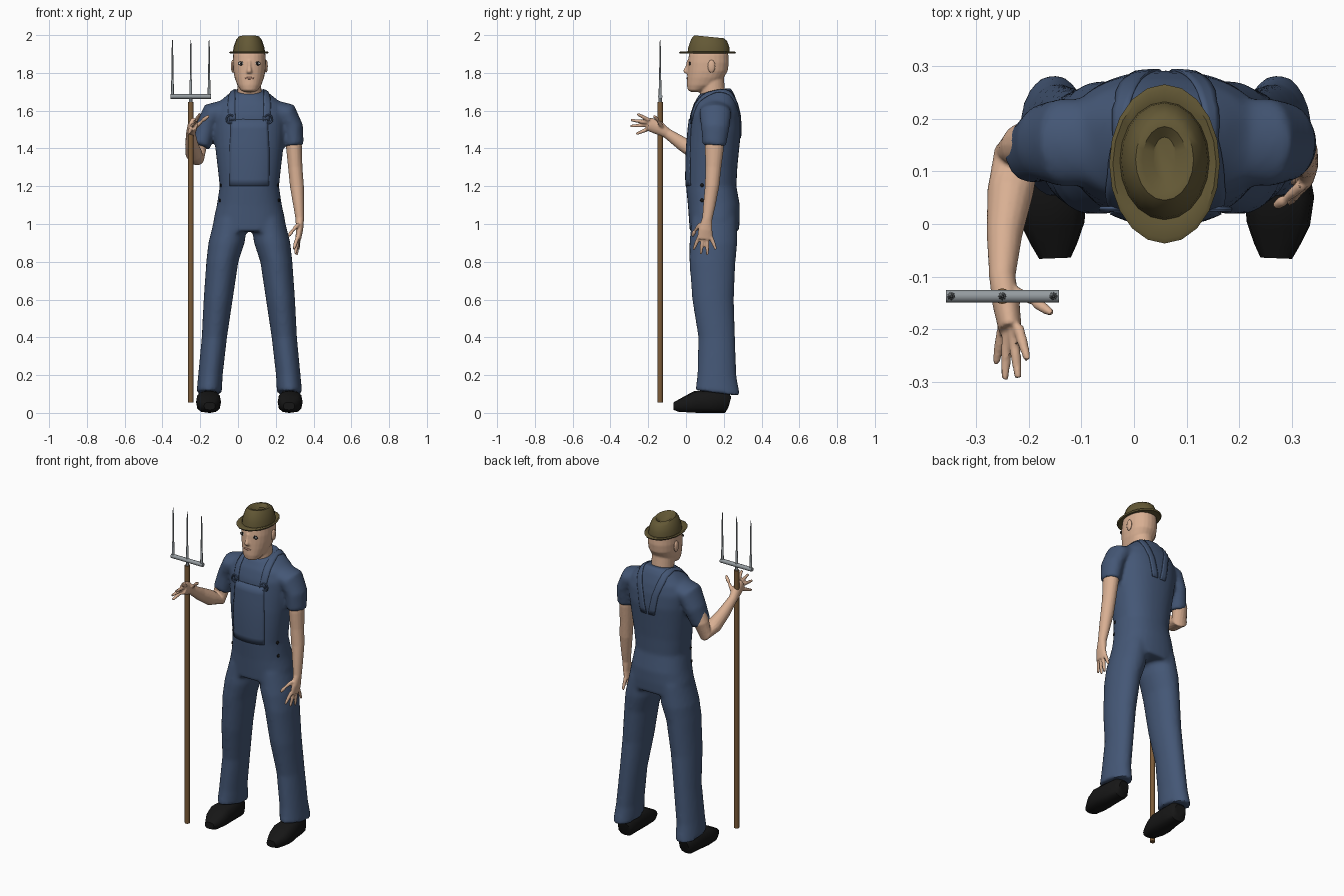
import bpy, bmesh, math
from mathutils import Vector, Matrix
from mathutils.bvhtree import BVHTree

if "Cube" in bpy.data.objects:
    bpy.data.objects.remove(bpy.data.objects["Cube"])

CX = 0.06  # body centre line


def material(name, rgb):
    m = bpy.data.materials.new(name)
    m.diffuse_color = (*rgb, 1)
    m.use_nodes = True
    m.node_tree.nodes["Principled BSDF"].inputs["Base Color"].default_value = m.diffuse_color
    return m


BLUE = material("denim blue", (0.058, 0.095, 0.18))
SKIN = material("skin", (0.69, 0.43, 0.29))
LIP = material("lip", (0.45, 0.24, 0.17))
FELT = material("olive felt", (0.125, 0.098, 0.036))
BLACK = material("black", (0.008, 0.008, 0.008))
WHITE = material("white", (0.75, 0.75, 0.75))
WOOD = material("wood", (0.20, 0.105, 0.04))
STEEL = material("steel", (0.30, 0.33, 0.35))


def ellipse(c, u, v, ru, rv, n, power=2.0):
    out = []
    for i in range(n):
        a = 2 * math.pi * i / n
        co, si = math.cos(a), math.sin(a)
        out.append(c + u * math.copysign(abs(co) ** (2 / power), co) * ru
                   + v * math.copysign(abs(si) ** (2 / power), si) * rv)
    return out


def stack(secs, n=24, power=2.0):
    """Level rings: z, x centre, front y, back y, half width, slope."""
    return [ellipse(Vector((x, (f + b) / 2, z)), Vector((1, 0, 0)), Vector((0, 1, s[0] if s else 0)),
                    rx, (b - f) / 2, n, power) for z, x, f, b, rx, *s in secs]


def tube(pts, n=12, ref=(1, 0, 0), power=2.0):
    """Rings across a path: x, y, z, radius, radius along ref."""
    cs = [Vector(p[:3]) for p in pts]
    out = []
    for i, p in enumerate(pts):
        t = (cs[min(i + 1, len(cs) - 1)] - cs[max(i - 1, 0)]).normalized()
        u = Vector(ref).cross(t).normalized()
        out.append(ellipse(cs[i], u, t.cross(u), p[3], p[-1], n, power))
    return out


def finish(name, bm, mat, voxel=None, relax=0):
    bmesh.ops.recalc_face_normals(bm, faces=bm.faces)
    me = bpy.data.meshes.new(name)
    bm.to_mesh(me)
    bm.free()
    ob = bpy.data.objects.new(name, me)
    bpy.context.collection.objects.link(ob)
    if voxel:
        r = ob.modifiers.new("merge", 'REMESH')
        r.mode, r.voxel_size = 'VOXEL', voxel
        s = ob.modifiers.new("relax", 'SMOOTH')
        s.factor, s.iterations = 0.5, relax
        dg = bpy.context.evaluated_depsgraph_get()
        me = bpy.data.meshes.new_from_object(ob.evaluated_get(dg))
        ob.modifiers.clear()
        ob.data = me
    me.materials.clear()
    me.materials.append(mat)
    return ob


def loft(name, parts, mat, voxel=None, relax=0):
    bm = bmesh.new()
    for rings in parts:
        vs = [[bm.verts.new(p) for p in r] for r in rings]
        n = len(vs[0])
        for a, b in zip(vs, vs[1:]):
            for i in range(n):
                bm.faces.new((a[i], a[(i + 1) % n], b[(i + 1) % n], b[i]))
        bm.faces.new(vs[0][::-1])
        bm.faces.new(vs[-1])
    return finish(name, bm, mat, voxel, relax)


def ball(name, loc, scale, mat):
    bm = bmesh.new()
    bmesh.ops.create_uvsphere(bm, u_segments=14, v_segments=8, radius=1,
                              matrix=Matrix.Translation(loc) @ Matrix.Diagonal((*scale, 1)))
    return finish(name, bm, mat)


def surface(ob):
    return BVHTree.FromObject(ob, bpy.context.evaluated_depsgraph_get())


# Clothes: trunk, two legs and two sleeves merged into one skin
trunk = stack([(0.96, CX, .02, .28, .195), (1.03, CX, .015, .285, .188), (1.10, CX, .01, .285, .172),
               (1.2, CX, 0, .267, .157), (1.3, CX, 0, .272, .168), (1.4, CX, .003, .282, .18),
               (1.5, CX, .012, .292, .19), (1.58, CX, .022, .287, .195), (1.635, CX, .04, .275, .175),
               (1.675, CX, .055, .255, .125, .15), (1.705, CX, .07, .235, .085, .2)], 32, 2.3)
parts = [trunk]
for s in (-1, 1):
    parts.append(stack([(z, CX + s * d, f, b, r, k) for z, d, f, b, r, k in (
        (1.03, .095, .03, .27, .09, 0), (.9, .121, .018, .272, .096, 0), (.8, .143, .018, .262, .085, 0),
        (.6, .165, .033, .253, .077, 0), (.4, .185, .065, .26, .067, 0), (.2, .206, .06, .267, .065, -.05),
        (.105, .213, .05, .287, .067, -.13))]))
    cuff = (CX + s * .238, .15, 1.415, .062, .05) if s > 0 else (-.198, .135, 1.41, .06, .052)
    parts.append(tube([(CX + s * .12, .155, 1.61, .08, .05), (CX + s * .195, .155, 1.585, .085, .062),
                       (CX + s * .23, .155, 1.51, .075, .056), cuff], 20))
clothes = loft("overalls_and_shirt", parts, BLUE, .011, 5)
cloth = surface(clothes)


def patch(name, path, m):
    """Thin strip of cloth laid on the clothes: x, y, z, half width."""
    bm = bmesh.new()
    rows = []
    for a, b in zip(path, path[1:]):
        for k in range(5):
            p = Vector(a).lerp(Vector(b), k / 4)
            row = []
            for j in range(m + 1):
                q = Vector((p[0] + p[3] * (2 * j / m - 1), p[1], p[2]))
                co, no, _, _ = cloth.find_nearest(q)
                row.append(bm.verts.new(co + no * .002))
            rows.append(row)
    for a, b in zip(rows, rows[1:]):
        for j in range(m):
            bm.faces.new((a[j], a[j + 1], b[j + 1], b[j]))
    bmesh.ops.remove_doubles(bm, verts=bm.verts, dist=1e-5)
    ob = finish(name, bm, BLUE)
    sol = ob.modifiers.new("thickness", 'SOLIDIFY')
    sol.thickness, sol.offset = .005, 0


# Bib, straps, buckles and side buttons
patch("bib", [(CX, -.03, 1.2, .14), (CX, -.03, 1.35, .13), (CX, -.03, 1.56, .115)], 12)
for s in (-1, 1):
    patch("strap", [(CX + s * d, y, z, .022) for d, y, z in (
        (.10, -.01, 1.55), (.10, .06, 1.67), (.10, .16, 1.73), (.09, .25, 1.70), (.055, .33, 1.58),
        (.03, .33, 1.45))], 3)
    x = CX + s * .10
    hit = cloth.ray_cast(Vector((x, -.5, 1.555)), Vector((0, 1, 0)))[0]
    bpy.ops.mesh.primitive_torus_add(major_segments=12, minor_segments=6, major_radius=.022, minor_radius=.005,
                                     location=hit - Vector((0, .005, 0)), rotation=(math.pi / 2, 0, 0))
    bpy.context.object.name = "buckle"
    bpy.context.object.data.materials.append(BLUE)
    for z in (1.125, 1.205):
        hit = cloth.ray_cast(Vector((CX + s, .085, z)), Vector((-s, 0, 0)))[0]
        ball("side_button", hit, (.006, .01, .01), BLACK)

# Arms with hands
def hand(fingers):
    return [tube([(*a, .011), (*[(p + q) / 2 for p, q in zip(a, b)], .0105), (*b, .007)], 8) for a, b in fingers]


loft("left_arm", [tube([(.285, .155, 1.53, .045), (.297, .15, 1.40, .05, .042), (.303, .145, 1.3, .042, .038),
                        (.312, .138, 1.2, .038, .037), (.322, .122, 1.09, .032, .028), (.327, .113, 1.03, .027, .023),
                        (.326, .103, .97, .037, .019), (.319, .1, .92, .043, .015)], 16)] + hand([
    ((.32, .075, 1.0), (.285, .045, .96)), ((.285, .045, .96), (.268, .034, .935)),
    ((.315, .068, .93), (.295, .04, .865)), ((.317, .09, .925), (.303, .078, .84)),
    ((.319, .112, .925), (.311, .113, .835)), ((.32, .133, .93), (.32, .158, .865))]), SKIN, .005, 2)
loft("right_arm", [tube([(-.17, .15, 1.53, .045), (-.208, .148, 1.42, .045), (-.222, .13, 1.35, .045),
                         (-.235, .06, 1.375, .044), (-.246, -.02, 1.425, .037, .034), (-.25, -.1, 1.48, .027, .025),
                         (-.243, -.15, 1.512, .038, .026), (-.235, -.2, 1.53, .036, .022)], 16)] + hand([
    ((-.23, -.125, 1.51), (-.185, -.15, 1.55)), ((-.185, -.15, 1.55), (-.155, -.17, 1.573)),
    ((-.22, -.195, 1.55), (-.202, -.258, 1.583)), ((-.23, -.2, 1.538), (-.22, -.293, 1.55)),
    ((-.24, -.2, 1.525), (-.245, -.295, 1.518)), ((-.248, -.19, 1.507), (-.262, -.265, 1.476))]), SKIN, .005, 2)

# Head and neck
head = loft("head", [
    stack([(1.698, CX, .03, .07, .025), (1.708, CX, .01, .10, .045), (1.735, CX, .005, .165, .064),
           (1.775, CX, .006, .20, .078), (1.81, CX, .007, .221, .085), (1.855, CX, .009, .227, .088),
           (1.90, CX, .016, .224, .086), (1.93, CX, .04, .20, .065)], 24, 2.15),
    stack([(1.64, CX, .075, .22, .07, .15), (1.70, CX, .075, .207, .064), (1.78, CX, .07, .2, .062)]),
    stack([(1.798, CX, -.010, .03, .016), (1.812, CX, -.016, .03, .015), (1.835, CX, -.003, .03, .01),
           (1.865, CX, .003, .03, .009)], 10)], SKIN, .0055, 3)
face = surface(head)
for s in (-1, 1):
    x = CX + s * .042
    eye = face.ray_cast(Vector((x, -.5, 1.85)), Vector((0, 1, 0)))[0]
    ball("eye_rim", eye, (.019, .003, .011), BLACK)
    ball("eye_white", eye - Vector((0, .002, 0)), (.015, .003, .007), WHITE)
    ball("pupil", eye - Vector((0, .004, 0)), (.007, .002, .007), BLACK)
    ball("ear", (CX + s * .088, .135, 1.835), (.01, .02, .034), SKIN)
mouth = face.ray_cast(Vector((CX, -.5, 1.772)), Vector((0, 1, 0)))[0]
ball("mouth", mouth, (.026, .004, .006), LIP)

# Hat: brim, crown and dented top
loft("hat", [stack([(1.902, .058, .03, .21, .07), (1.902, .058, -.032, .26, .10), (1.91, .058, -.037, .265, .105),
                    (1.914, .058, -.028, .255, .098), (1.908, .058, .008, .232, .085),
                    (1.935, .058, .012, .23, .082), (1.975, .058, .028, .217, .068, -.06),
                    (1.991, .058, .045, .20, .055, -.1), (1.991, .058, .06, .185, .042, -.1),
                    (1.972, .058, .085, .165, .022, -.1)], 20)], FELT)

# Shoes
for s, label in ((-1, "right"), (1, "left")):
    loft(label + "_shoe", [tube([(CX + s * d, y, z, h, w) for d, y, z, h, w in (
        (.205, .228, .055, .035, .035), (.207, .21, .06, .06, .05), (.211, .13, .06, .06, .056),
        (.216, .05, .058, .058, .066), (.214, .0, .045, .043, .06), (.211, -.04, .036, .032, .043),
        (.21, -.065, .036, .02, .03))], 12, power=2.8)], BLACK)

# Pitchfork
FX, FY = -.25, -.137
loft("fork_handle", [tube([(FX, FY, .055, .015), (FX, FY, 1.645, .015)])], WOOD)
loft("fork_ferrule", [tube([(FX, FY, 1.64, .009), (FX, FY, 1.67, .009)], 8)], STEEL)
loft("fork_crossbar", [tube([(-.357, FY, 1.675, .0125), (-.142, FY, 1.675, .0125)], 10, (0, 1, 0))], STEEL)
for x in (-.347, FX, -.153):
    loft("fork_tine", [tube([(x, FY, 1.675, .008), (x, FY, 1.76, .0065), (x, FY, 1.765, .005),
                             (x, FY, 1.93, .004), (x, FY, 1.975, .0015)], 8)], STEEL)

# Smooth shading with sharp edges kept
bpy.ops.object.select_all(action='SELECT')
bpy.context.view_layer.objects.active = clothes
bpy.ops.object.shade_smooth_by_angle(angle=math.radians(45))
